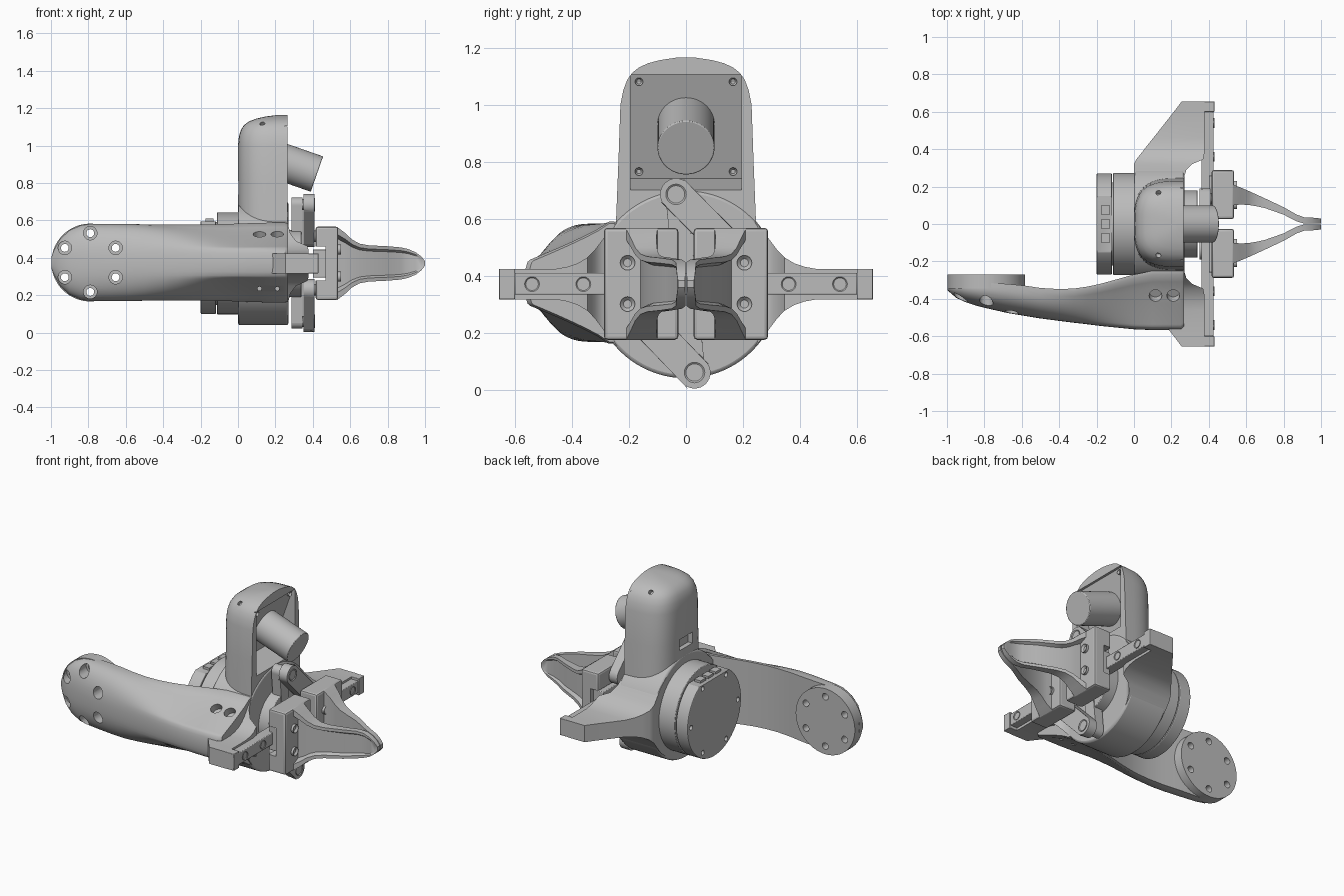
import bpy, bmesh, math
from mathutils import Vector, Matrix

if "Cube" in bpy.data.objects:
    bpy.data.objects.remove(bpy.data.objects["Cube"])

GREY = (0.5, 0.5, 0.5, 1)
mat = bpy.data.materials.new("plain grey")
mat.use_nodes = True
mat.diffuse_color = GREY
mat.node_tree.nodes["Principled BSDF"].inputs["Base Color"].default_value = GREY
CZ = 0.37   # height of the wrist axis


def finish(bm, name, bevel=0.0):
    bmesh.ops.recalc_face_normals(bm, faces=bm.faces)
    me = bpy.data.meshes.new(name)
    bm.to_mesh(me)
    bm.free()
    ob = bpy.data.objects.new(name, me)
    bpy.context.collection.objects.link(ob)
    me.materials.append(mat)
    if bevel:
        m = ob.modifiers.new("bevel", 'BEVEL')
        m.width, m.segments, m.angle_limit = bevel, 2, math.radians(40)
    smooth(ob)
    return ob


def smooth(ob):
    bpy.ops.object.select_all(action='DESELECT')
    ob.select_set(True)
    bpy.context.view_layer.objects.active = ob
    bpy.ops.object.shade_smooth_by_angle(angle=math.radians(35))


def add_box(bm, x, y, z):
    c = Vector(((x[0] + x[1]) / 2, (y[0] + y[1]) / 2, (z[0] + z[1]) / 2))
    size = Matrix.Diagonal((x[1] - x[0], y[1] - y[0], z[1] - z[0], 1))
    bmesh.ops.create_cube(bm, size=1, matrix=Matrix.Translation(c) @ size)


def box(name, x, y, z, bevel=0.0):
    bm = bmesh.new()
    add_box(bm, x, y, z)
    return finish(bm, name, bevel)


def add_rod(bm, a, b, r, segs=32):
    a, b = Vector(a), Vector(b)
    turn = (b - a).to_track_quat('Z', 'Y').to_matrix().to_4x4()
    bmesh.ops.create_cone(bm, cap_ends=True, segments=segs, radius1=r, radius2=r,
                          depth=(b - a).length, matrix=Matrix.Translation((a + b) / 2) @ turn)


def rod(name, a, b, r, bevel=0.0, segs=48):
    bm = bmesh.new()
    add_rod(bm, a, b, r, segs)
    return finish(bm, name, bevel)


def loft(name, rings):
    bm = bmesh.new()
    loops = [[bm.verts.new(p) for p in ring] for ring in rings]
    n = len(loops[0])
    for a, b in zip(loops, loops[1:]):
        for i in range(n):
            bm.faces.new((a[i], a[(i + 1) % n], b[(i + 1) % n], b[i]))
    bm.faces.new(loops[0])
    bm.faces.new(loops[-1])
    return finish(bm, name)


def cut(ob, fill):
    """Subtract the shape that fill() builds, then drop the cutter."""
    bm = bmesh.new()
    fill(bm)
    tool = finish(bm, "cutter")
    tool.hide_render = True
    m = ob.modifiers.new("cut", 'BOOLEAN')
    m.operation, m.solver, m.object = 'DIFFERENCE', 'EXACT', tool
    bpy.context.view_layer.objects.active = ob
    for mod in list(ob.modifiers):
        if mod.type in {'BOOLEAN', 'BEVEL'}:
            bpy.ops.object.modifier_apply(modifier=mod.name)
    bpy.data.objects.remove(tool)
    smooth(ob)


def link(name, x, a, b, r):
    """Flat bar with round ends between two (y, z) pivots."""
    bm = bmesh.new()
    for y, z in (a, b):
        add_rod(bm, (x[0], y, z), (x[1], y, z), r)
    bmesh.ops.convex_hull(bm, input=bm.verts)
    bmesh.ops.dissolve_limit(bm, angle_limit=0.02, verts=bm.verts, edges=bm.edges)
    return finish(bm, name, 0.004)


def bolt(name, x, y, z, r=0.026):
    """Socket head facing +x."""
    bm = bmesh.new()
    add_rod(bm, (x - 0.01, y, z), (x + 0.01, y, z), r, 24)
    top = max(bm.faces, key=lambda f: f.calc_center_median().x)
    bmesh.ops.inset_region(bm, faces=[top], thickness=r * 0.45, depth=0)
    bmesh.ops.translate(bm, verts=top.verts, vec=(-0.012, 0, 0))
    return finish(bm, name)


def arc(n, power):
    """Half superellipse: (depth, side) pairs from side +1 round to side -1."""
    out = []
    for i in range(n + 1):
        t = math.pi * i / n
        c, s = math.cos(t), max(math.sin(t), 0)
        out.append((s ** (2 / power), math.copysign(abs(c) ** (2 / power), c)))
    return out


# motor can: stepped rear half with a flat, seam groove and cap screws
rod("motor_front", (-0.112, 0, CZ), (0.02, 0, CZ), 0.272, 0.003, 72)
rod("motor_seam", (-0.125, 0, CZ), (-0.1, 0, CZ), 0.222, 0, 72)
motor = rod("motor_rear", (-0.2, 0, CZ), (-0.118, 0, CZ), 0.27, 0.006, 72)
cut(motor, lambda bm: add_box(bm, (-0.3, 0), (-0.25, 0.25), (0.595, 0.8)))


def cap_holes(bm):
    for i in range(6):
        t = math.tau * i / 6
        y, z = 0.235 * math.cos(t), CZ + 0.235 * math.sin(t)
        add_rod(bm, (-0.25, y, z), (-0.17, y, z), 0.015, 16)


cut(motor, cap_holes)
for i in range(3):
    y = 0.075 * (i - 1)
    box(f"connector_{i}", (-0.175, -0.13), (y - 0.027, y + 0.027), (0.58, 0.61))

# round gripper body
rod("gripper_body", (0, 0, CZ), (0.27, 0, CZ), 0.33, 0.012, 80)

# camera tower, round at the back and flat at the front
tower = loft("camera_tower", [[(0.265 - (0.265 - xb) * d, w * s, z) for d, s in arc(28, 3.2)]
             for z, w, xb in ((0.4, 0.25, 0), (0.6, 0.245, 0), (0.8, 0.237, 0), (1.0, 0.23, 0),
             (1.05, 0.22, 0.005), (1.085, 0.207, 0.016), (1.11, 0.19, 0.032),
             (1.13, 0.165, 0.06), (1.145, 0.133, 0.1), (1.156, 0.09, 0.15),
             (1.165, 0.03, 0.22))])


def recess(bm):
    low = ((0.3, 0.69), (0.12, 0.74), (0.25, 1.105), (0.3, 1.105))
    rings = [[bm.verts.new((x, y, z)) for x, z in low] for y in (-0.195, 0.195)]
    bm.faces.new(rings[0])
    bm.faces.new(rings[1])
    for i in range(4):
        j = (i + 1) % 4
        bm.faces.new((rings[0][i], rings[0][j], rings[1][j], rings[1][i]))


def tower_holes(bm):
    add_box(bm, (-0.05, 0.03), (-0.065, 0.065), (0.74, 0.81))
    for s in (-1, 1):
        add_rod(bm, (0.13, s * 0.25, 1.2), (0.13, s * 0.15, 1.1), 0.014, 16)


cut(tower, recess)
cut(tower, tower_holes)
rod("camera_lens", (0.138, 0, 0.947), (0.422, 0, 0.848), 0.1, 0.004, 64)
for y in (-0.165, 0.165):
    for x, z in ((0.133, 0.765), (0.243, 1.08)):
        bolt("camera_screw", x, y, z, 0.014)


def forearm_ring(x, yf, yb, h):
    """Flat back; the rounded front narrows to a ridge toward the wrist."""
    t = min(max((x + 0.6) / 0.65, 0), 1)
    waist = t * t * (3 - 2 * t)
    ring = [(x, yb, 0.375 + h)]
    for d, s in arc(32, 2.3):
        ridge = math.copysign(min(abs(s), 1 - 0.66 * d ** 0.85), s)
        s += (ridge - s) * waist
        ring.append((x, yb - 0.02 + (yf - yb + 0.02) * d, 0.375 + h * s))
    return ring + [(x, yb, 0.375 - h)]


# forearm shell tapering into a round mounting end
forearm = loft("forearm", [forearm_ring(*st) for st in (
               (-0.998, -0.352, -0.315, 0.03), (-0.985, -0.365, -0.315, 0.065),
               (-0.95, -0.395, -0.315, 0.128), (-0.9, -0.418, -0.315, 0.173),
               (-0.84, -0.438, -0.315, 0.199), (-0.79, -0.45, -0.315, 0.206),
               (-0.68, -0.475, -0.32, 0.207), (-0.58, -0.492, -0.33, 0.206),
               (-0.5, -0.505, -0.342, 0.204), (-0.4, -0.518, -0.348, 0.202),
               (-0.32, -0.528, -0.345, 0.202), (-0.25, -0.536, -0.335, 0.202),
               (-0.18, -0.545, -0.32, 0.203), (-0.1, -0.553, -0.298, 0.205),
               (0, -0.563, -0.27, 0.208), (0.1, -0.567, -0.25, 0.212),
               (0.25, -0.567, -0.25, 0.214), (0.268, -0.552, -0.25, 0.207))])
mount = rod("forearm_mount", (-0.79, -0.27, 0.375), (-0.79, -0.345, 0.375), 0.208, 0, 64)


def bolt_circle(bm, y, r):
    for i in range(6):
        t = math.tau * (i + 0.5) / 6
        x, z = -0.79 + 0.157 * math.cos(t), 0.375 + 0.157 * math.sin(t)
        add_rod(bm, (x, y, z), (x, -0.6, z), r, 24)


def wrist_holes(bm):
    for x in (0.115, 0.21):
        add_rod(bm, (x, -0.44, 0.63), (x, -0.36, 0.485), 0.034, 24)
        add_rod(bm, (x, -0.6, 0.235), (x, -0.33, 0.235), 0.011, 16)


cut(forearm, lambda bm: bolt_circle(bm, -0.2, 0.021))
cut(forearm, lambda bm: bolt_circle(bm, -0.335, 0.036))
cut(forearm, wrist_holes)
cut(mount, lambda bm: bolt_circle(bm, -0.2, 0.021))

# side wings that carry the rail
for s, side in ((1, "left"), (-1, "right")):
    loft(f"{side}_wing", [[(x0, s * y, CZ - h), (x1, s * y, CZ - h), (x1, s * y, CZ + h),
         (x0, s * y, CZ + h)] for y, x0, x1, h in (
         (0.1, 0, 0.265, 0.25), (0.2, 0, 0.265, 0.25), (0.25, 0, 0.268, 0.21),
         (0.29, 0, 0.28, 0.16), (0.32, 0, 0.31, 0.12), (0.345, 0.012, 0.37, 0.094),
         (0.38, 0.04, 0.377, 0.073), (0.415, 0.067, 0.377, 0.061), (0.46, 0.103, 0.377, 0.053),
         (0.6, 0.213, 0.377, 0.053), (0.655, 0.255, 0.377, 0.053))])
    box(f"{side}_rail_stop", (0.3, 0.43), sorted((s * 0.6, s * 0.655)), (0.317, 0.423), 0.003)
    for y in (0.36, 0.54):
        bolt(f"{side}_rail_bolt", 0.42, s * y, CZ)
box("rail", (0.36, 0.426), (-0.6, 0.6), (0.333, 0.41), 0.004)

# crank and push links
rod("crank_hub", (0.26, 0, CZ), (0.34, 0, CZ), 0.18, 0.004)
link("crank", (0.285, 0.345), (-0.035, 0.685), (0.03, 0.06), 0.038)
for name, pivot, end in (("upper", (-0.035, 0.685), (0.135, 0.515)),
                         ("lower", (0.03, 0.06), (-0.135, 0.23))):
    link(f"{name}_link", (0.35, 0.408), pivot, end, 0.056)
    rod(f"{name}_pivot_pin", (0.3, *pivot), (0.395, *pivot), 0.03)
    bolt(f"{name}_pivot_bolt", 0.402, *pivot, 0.036)
    rod(f"{name}_link_pin", (0.38, *end), (0.43, *end), 0.03)

# finger carriers and fingers, mirrored left to right
for s, side in ((1, "left"), (-1, "right")):
    carrier = box(f"{side}_carrier", (0.415, 0.535), sorted((s * 0.027, s * 0.288)),
                  (0.175, 0.567), 0.012)
    cut(carrier, lambda bm: add_box(bm, (0.3, 0.468), (-0.4, 0.4), (0.28, 0.46)))
    box(f"{side}_slider", (0.4, 0.472), sorted((s * 0.06, s * 0.26)), (0.295, 0.445), 0.004)
    for z in (0.3, 0.445):
        for y in (0.105, 0.205):
            bolt(f"{side}_carrier_bolt", 0.54, s * y, z)
    rings = []
    for x, yo, yi, h in ((0.53, 0.21, 0.1, 0.195), (0.57, 0.195, 0.104, 0.165),
                         (0.61, 0.178, 0.102, 0.128), (0.65, 0.16, 0.096, 0.106),
                         (0.7, 0.137, 0.085, 0.097), (0.8, 0.09, 0.05, 0.092),
                         (0.87, 0.05, 0.014, 0.086), (0.91, 0.036, 0.002, 0.077),
                         (0.95, 0.034, 0.002, 0.06), (0.98, 0.032, 0.002, 0.037),
                         (1.0, 0.028, 0.004, 0.012)):
        t = h * 0.2
        ym = yo - (yo - yi) * 0.45 * min(1, (1.0 - x) * 8)
        half = [(yi, h), (yo, h), (yo, h - t), (ym, h - t * 1.6)]
        ring = half + [(y, -z) for y, z in reversed(half)]
        rings.append([(x, s * y, CZ + z) for y, z in ring])
    loft(f"{side}_finger", rings)
